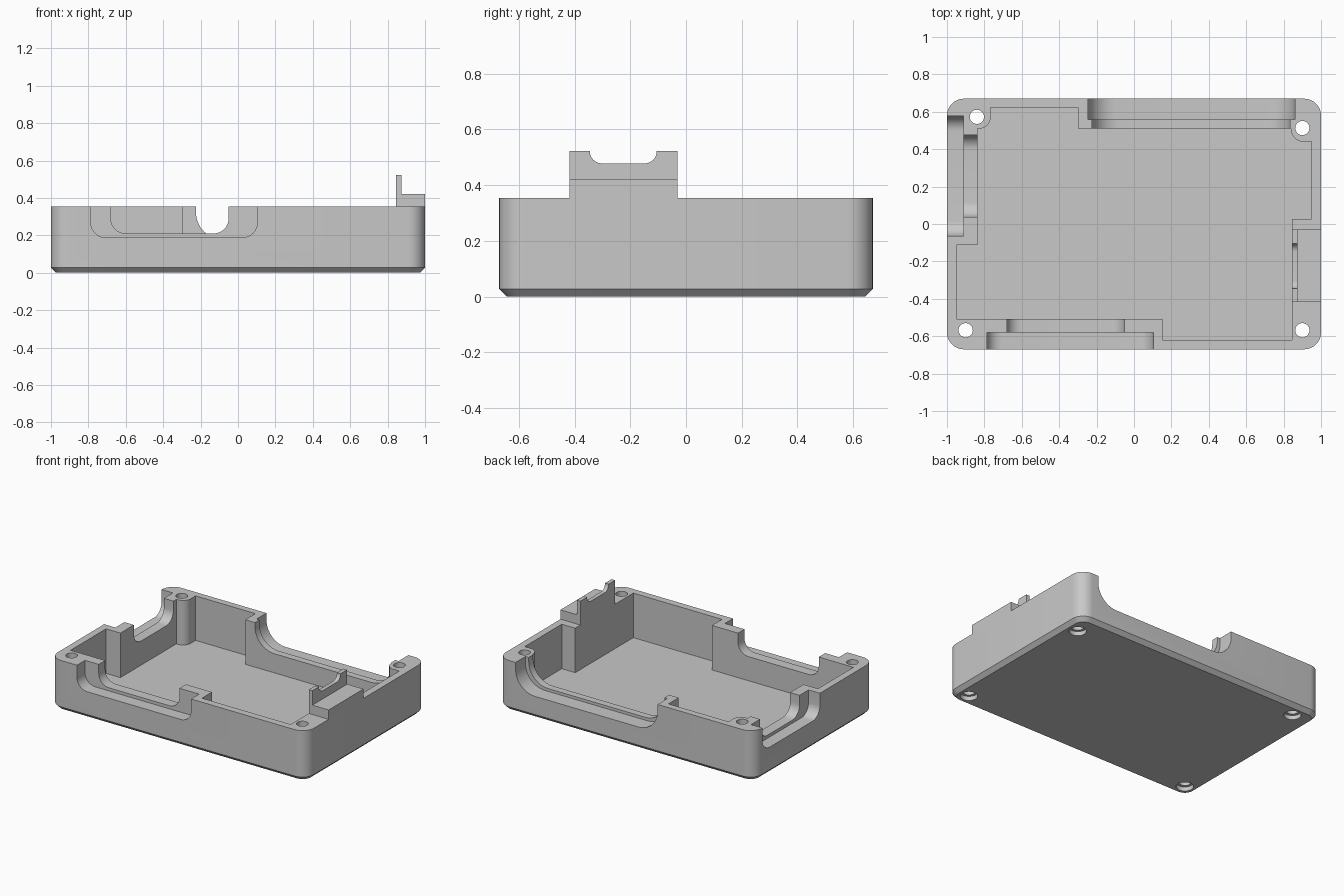
import bpy, bmesh, math
from mathutils import Vector

if "Cube" in bpy.data.objects:
    bpy.data.objects.remove(bpy.data.objects["Cube"])

grey = bpy.data.materials.new("plain grey")
grey.use_nodes = True
grey.diffuse_color = (0.58, 0.58, 0.58, 1)
grey.node_tree.nodes["Principled BSDF"].inputs["Base Color"].default_value = grey.diffuse_color

TOP, FLOOR, CHAMFER = 0.354, 0.04, 0.027


def outline(corners, steps=10):
    """Polygon of right-angled corners (u, v, optional radius), filleted."""
    result = []
    for i, corner in enumerate(corners):
        p = Vector(corner[:2])
        r = corner[2] if len(corner) > 2 else 0
        if not r:
            result.append(p)
            continue
        d1 = (Vector(corners[i - 1][:2]) - p).normalized()
        d2 = (Vector(corners[(i + 1) % len(corners)][:2]) - p).normalized()
        centre = p + r * (d1 + d2)
        for k in range(steps + 1):
            t = math.pi / 2 * k / steps
            result.append(centre - r * (d2 * math.cos(t) + d1 * math.sin(t)))
    return result


def loft(name, rings):
    """Closed solid through rings of equal vertex count."""
    bm = bmesh.new()
    loops = [[bm.verts.new(co) for co in ring] for ring in rings]
    for a, b in zip(loops, loops[1:]):
        for i in range(len(a)):
            j = (i + 1) % len(a)
            bm.faces.new((a[i], a[j], b[j], b[i]))
    bm.faces.new(loops[0][::-1])
    bm.faces.new(loops[-1])
    bmesh.ops.recalc_face_normals(bm, faces=bm.faces)
    mesh = bpy.data.meshes.new(name)
    bm.to_mesh(mesh)
    bm.free()
    mesh.materials.append(grey)
    obj = bpy.data.objects.new(name, mesh)
    bpy.context.collection.objects.link(obj)
    return obj


def prism(name, points, axis, lo, hi):
    """Extrude a 2D outline along an axis."""
    place = {"x": lambda p, w: (w, p.x, p.y),
             "y": lambda p, w: (p.x, w, p.y),
             "z": lambda p, w: (p.x, p.y, w)}[axis]
    return loft(name, [[place(p, w) for p in points] for w in (lo, hi)])


def cut(target, cutter):
    cutter.hide_render = True
    mod = target.modifiers.new("cut", "BOOLEAN")
    mod.operation, mod.solver, mod.object = "DIFFERENCE", "EXACT", cutter
    bpy.ops.object.select_all(action="DESELECT")
    bpy.context.view_layer.objects.active = target
    target.select_set(True)
    bpy.ops.object.modifier_apply(modifier=mod.name)
    bpy.data.objects.remove(cutter)


def rounded_rect(hx, hy, r):
    return outline([(-hx, -hy, r), (hx, -hy, r), (hx, hy, r), (-hx, hy, r)])


def notch(a, b, bottom, r):
    """U-shaped opening profile, open at the top."""
    return outline([(a, 1), (a, bottom, r), (b, bottom, r), (b, 1)])


def circle(x, y, r, n=32):
    return [Vector((x + r * math.cos(2 * math.pi * i / n),
                    y + r * math.sin(2 * math.pi * i / n))) for i in range(n)]


# Outer tray with a chamfered bottom edge
sections = [(CHAMFER, 0), (0, CHAMFER), (0, TOP)]
tray = loft("tray", [[(p.x, p.y, z) for p in rounded_rect(1 - i, 0.67 - i, 0.09 - i)]
                     for i, z in sections])

# Stepped inner pocket, with rounded screw posts
pocket = outline([(-0.767, 0.623), (-0.3, 0.623), (-0.3, 0.51), (0.84, 0.51),
                  (0.84, 0.44, 0.065), (0.95, 0.44), (0.95, 0.027), (0.845, 0.027),
                  (0.845, -0.62), (0.153, -0.62), (0.153, -0.508), (-0.95, -0.508),
                  (-0.95, -0.113), (-0.838, -0.113), (-0.838, 0.51), (-0.767, 0.51, 0.06)])
cut(tray, prism("pocket", pocket, "z", FLOOR, 1))

# Two-stage wall openings: outer recess, then a smaller inner one
openings = [("y", (-0.787, 0.103, 0.188, 0.08), -0.8, -0.58),
            ("y", (-0.68, -0.05, 0.21, 0.08), -0.6, -0.48),
            ("y", (-0.247, 0.86, 0.155, 0.15), 0.56, 0.8),
            ("y", (-0.225, 0.835, 0.175, 0.15), 0.48, 0.58),
            ("x", (-0.063, 0.577, 0.188, 0.08), -1.2, -0.912),
            ("x", (0.037, 0.477, 0.21, 0.08), -0.93, -0.8)]
for axis, shape, lo, hi in openings:
    cut(tray, prism("opening", notch(*shape), axis, lo, hi))

# Screw holes with a shallow counterbore underneath
for x, y in [(-0.84, 0.573), (0.9, 0.513), (-0.9, -0.568), (0.9, -0.568)]:
    cut(tray, prism("hole", circle(x, y, 0.038), "z", -1, 1))
    cut(tray, prism("counterbore", circle(x, y, 0.056), "z", -1, 0.03))

# Ledge and upright clip on the side wall
ledge = prism("side_ledge", outline([(0.845, TOP), (1, TOP), (1, 0.42), (0.845, 0.42)]),
              "y", -0.418, -0.03)
clip = prism("side_clip", outline([(-0.418, 0.42), (-0.03, 0.42), (-0.03, 0.522), (-0.105, 0.522),
                                   (-0.105, 0.478, 0.043), (-0.345, 0.478, 0.043),
                                   (-0.345, 0.522), (-0.418, 0.522)]),
             "x", 0.845, 0.873)

# Smooth curved walls, keep hard edges
for obj in (tray, ledge, clip):
    bpy.ops.object.select_all(action="DESELECT")
    bpy.context.view_layer.objects.active = obj
    obj.select_set(True)
    bpy.ops.object.shade_smooth_by_angle(angle=math.radians(30))
